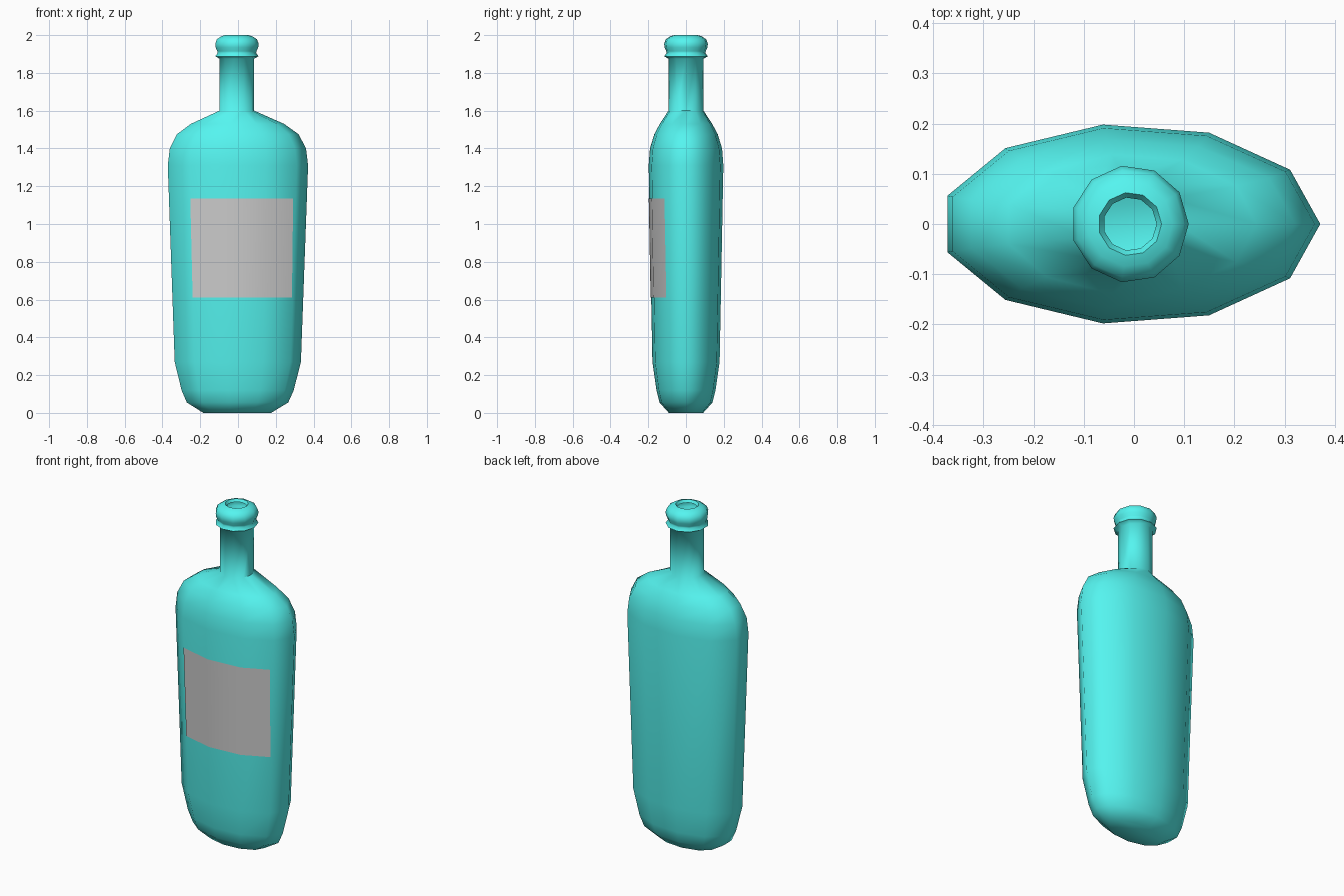
import bpy, math

if "Cube" in bpy.data.objects:
    bpy.data.objects.remove(bpy.data.objects["Cube"])

SIDES = 11
CX = -0.008


def outline(k, z, rx, ry):
    a = 2 * math.pi * k / SIDES
    return (CX + rx * math.cos(a), ry * math.sin(a), z)


def make_object(name, verts, faces, angle):
    mesh = bpy.data.meshes.new(name)
    mesh.from_pydata(verts, [], faces)
    obj = bpy.data.objects.new(name, mesh)
    bpy.context.collection.objects.link(obj)
    bpy.ops.object.select_all(action='DESELECT')
    obj.select_set(True)
    bpy.context.view_layer.objects.active = obj
    bpy.ops.object.shade_smooth_by_angle(angle=math.radians(angle))
    return obj


# Bottle: rings of (z, half width, half depth), from base to rolled lip
rings = [(0, 0.183, 0.092), (0.055, 0.274, 0.142), (0.12, 0.303, 0.158),
         (0.27, 0.341, 0.180), (1.31, 0.379, 0.200), (1.40, 0.368, 0.193),
         (1.475, 0.329, 0.170), (1.53, 0.252, 0.140), (1.60, 0.094, 0.094)]
# Neck, collar, lip and mouth are round
rings += [(z, r, r) for z, r in [
    (1.875, 0.094), (1.888, 0.117), (1.905, 0.104), (1.915, 0.106),
    (1.935, 0.115), (1.955, 0.117), (1.978, 0.108), (1.993, 0.085),
    (2.0, 0.063), (1.985, 0.053)]]

verts = [outline(k, *ring) for ring in rings for k in range(SIDES)]
faces = [list(range(SIDES))[::-1]]
for i in range(len(rings) - 1):
    for k in range(SIDES):
        n = (k + 1) % SIDES
        faces.append((i * SIDES + k, i * SIDES + n,
                      (i + 1) * SIDES + n, (i + 1) * SIDES + k))
bottle = make_object("bottle", verts, faces, 62)
glass = bpy.data.materials.new("teal_glass")
glass.diffuse_color = (0.09, 0.91, 0.87, 1)
glass.use_nodes = True
glass.node_tree.nodes["Principled BSDF"].inputs["Base Color"].default_value = glass.diffuse_color
bottle.data.materials.append(glass)

# Label: a sheet lying just off the three front facets
label_verts = []
for z, end in [(0.61, 0.97), (1.135, 0.91)]:
    t = (z - 0.27) / (1.31 - 0.27)
    rx, ry = 0.341 + 0.038 * t + 0.001, 0.180 + 0.020 * t + 0.003
    row = [outline(-k, z, rx, ry) for k in (4, 3, 2, 1)]
    row[3] = tuple(p + (q - p) * end for p, q in zip(row[2], row[3]))
    label_verts += row
make_object("label", label_verts,
            [(i, i + 1, i + 5, i + 4) for i in range(3)], 40)
